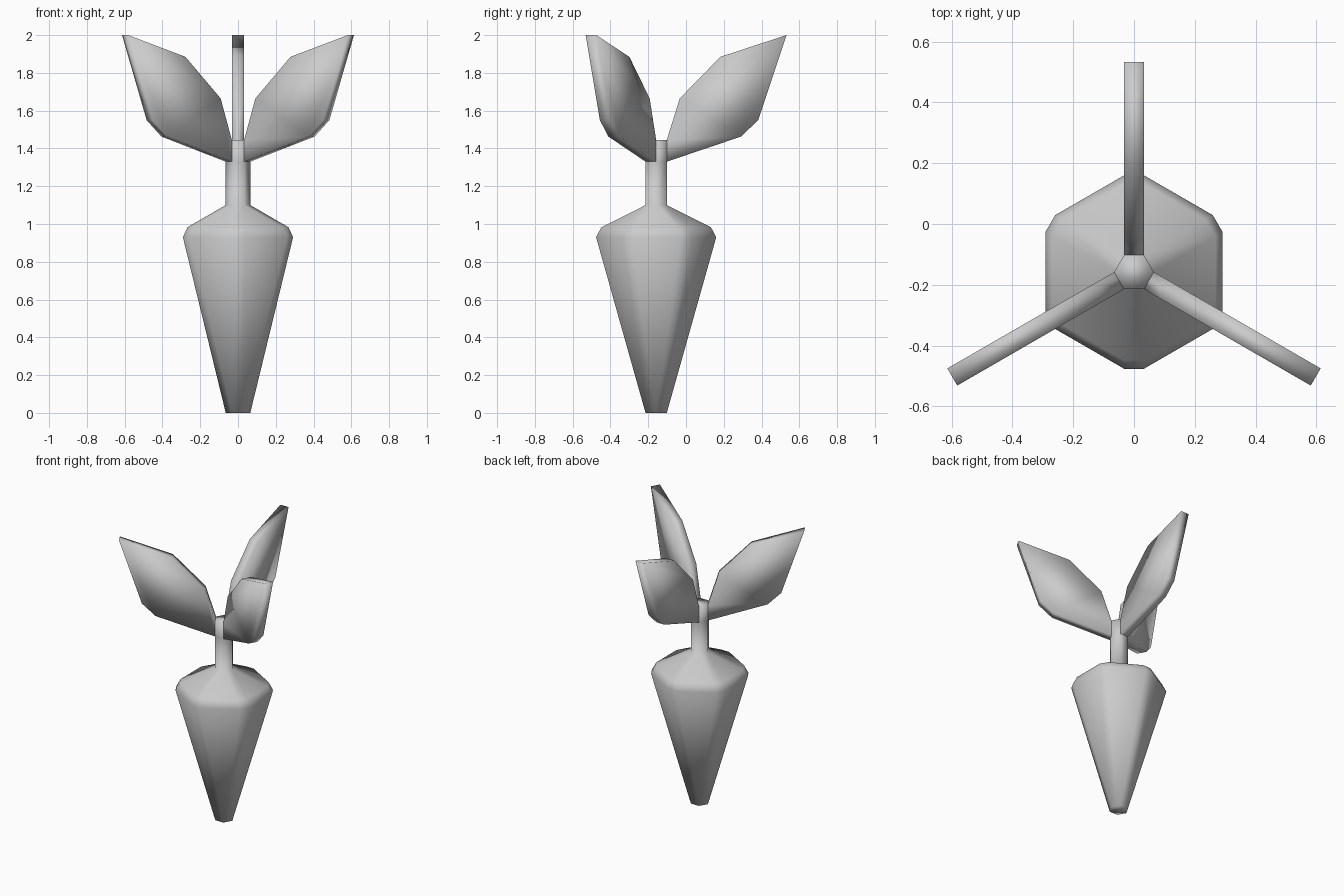
import bpy, bmesh
from math import radians, cos, sin

if "Cube" in bpy.data.objects:
    bpy.data.objects.remove(bpy.data.objects["Cube"])

CY = -0.158          # plant axis in y
W = 0.0325           # half width of corner facets and leaves
STEM = 0.0563        # stem apothem


def polar(deg, d, s, z):
    """Point at distance d in a direction, shifted sideways by s."""
    a = radians(deg)
    return (d * cos(a) - s * sin(a), CY + d * sin(a) + s * cos(a), z)


def finish(bm, name):
    bmesh.ops.remove_doubles(bm, verts=bm.verts, dist=0.002)
    bmesh.ops.recalc_face_normals(bm, faces=bm.faces)
    for f in bm.faces:
        f.smooth = True
    mesh = bpy.data.meshes.new(name)
    bm.to_mesh(mesh)
    bm.free()
    obj = bpy.data.objects.new(name, mesh)
    bpy.context.collection.objects.link(obj)
    return obj


# Root and stem: six-cornered rings with narrow corner facets (distance, z)
profile = [(STEM, 0), (0.318, 0.93), (0.29, 0.983), (STEM, 1.10),
           (STEM, 1.33), (STEM, 1.445)]
bm = bmesh.new()
rings = [[bm.verts.new(polar(30 + 60 * k, d, s, z))
          for k in range(6) for s in (-W, W)] for d, z in profile]
for lo, hi in zip(rings, rings[1:]):
    for i in range(12):
        j = (i + 1) % 12
        bm.faces.new((lo[i], lo[j], hi[j], hi[i]))
bm.faces.new(rings[0][::-1])
bm.faces.new(rings[-1])
finish(bm, "root_and_stem")

# Leaves: thick flat blades growing from three stem sides (distance, z)
blade = [(STEM, 1.33), (0.45, 1.463), (0.54, 1.55), (0.69, 2.0),
         (0.34, 1.885), (0.125, 1.665), (STEM, 1.445)]
for n, deg in enumerate((90, 210, 330), 1):
    bm = bmesh.new()
    left, right = [[bm.verts.new(polar(deg, d, s, z)) for d, z in blade]
                   for s in (-W, W)]
    bm.faces.new(left)
    bm.faces.new(right[::-1])
    for i in range(len(blade) - 1):
        bm.faces.new((left[i], right[i], right[i + 1], left[i + 1]))
    finish(bm, f"leaf_{n}")
